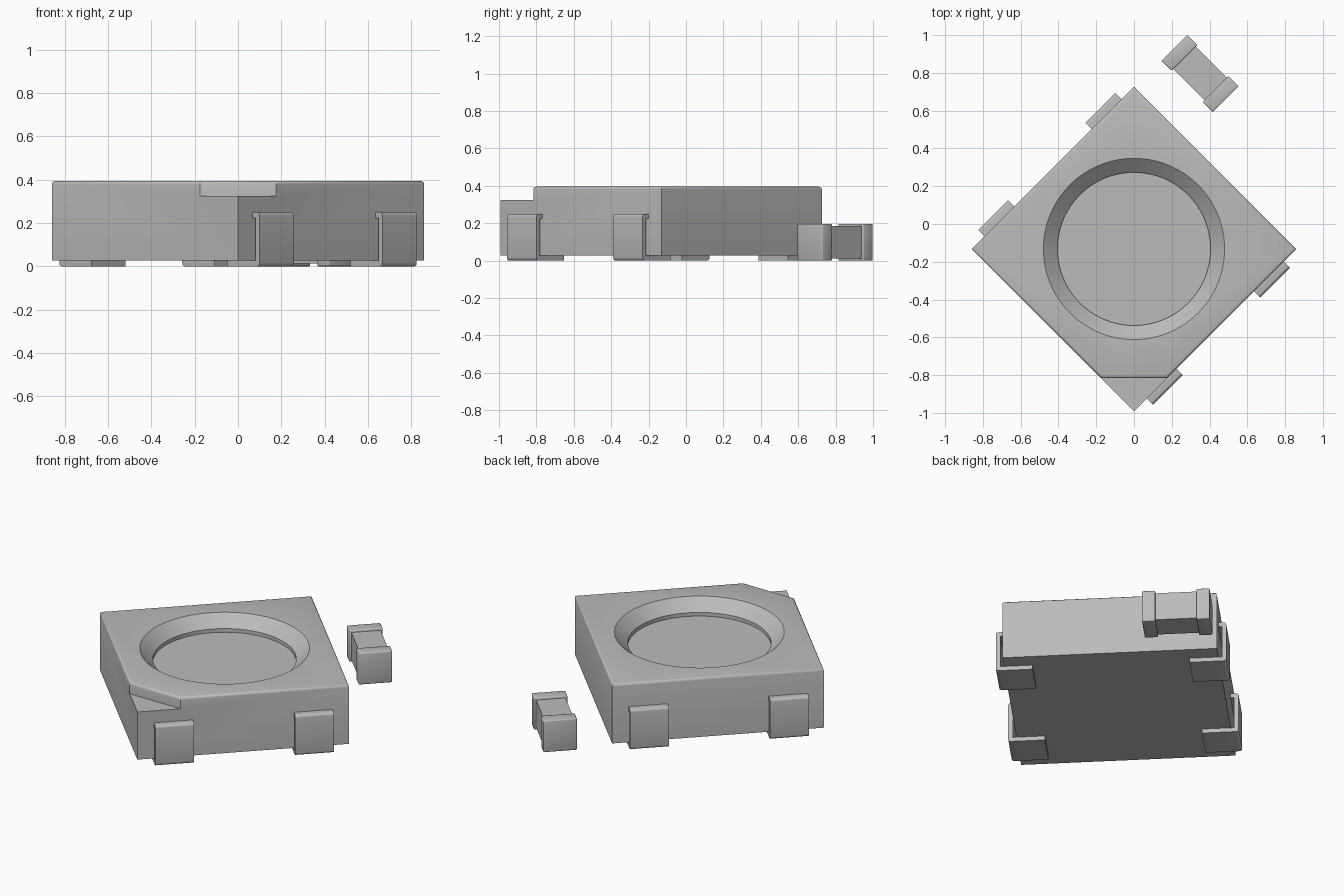
import bpy, bmesh, math
from mathutils import Matrix

if "Cube" in bpy.data.objects:
    bpy.data.objects.remove(bpy.data.objects["Cube"], do_unlink=True)

GREY = (0.5, 0.5, 0.5, 1.0)
mat = bpy.data.materials.new("grey")
mat.use_nodes = True
mat.diffuse_color = GREY
mat.node_tree.nodes["Principled BSDF"].inputs["Base Color"].default_value = GREY

TURN = Matrix.Rotation(math.radians(45), 4, 'Z')
PACKAGE = Matrix.Translation((0, -0.132, 0)) @ TURN
CHIP = Matrix.Translation((0.35, 0.797, 0)) @ TURN


def finish(name, bm, frame):
    bmesh.ops.recalc_face_normals(bm, faces=bm.faces)
    mesh = bpy.data.meshes.new(name)
    bm.to_mesh(mesh)
    bm.free()
    mesh.materials.append(mat)
    obj = bpy.data.objects.new(name, mesh)
    bpy.context.collection.objects.link(obj)
    obj.matrix_world = frame
    return obj


def activate(obj):
    bpy.ops.object.select_all(action='DESELECT')
    obj.select_set(True)
    bpy.context.view_layer.objects.active = obj


def smooth(obj):
    activate(obj)
    bpy.ops.object.shade_smooth_by_angle(angle=math.radians(35))


def extrude(points, direction):
    """Closed profile pushed along a direction."""
    bm = bmesh.new()
    face = bm.faces.new([bm.verts.new(p) for p in points])
    new = bmesh.ops.extrude_face_region(bm, geom=[face])["geom"]
    bmesh.ops.translate(bm, vec=direction,
                        verts=[v for v in new if isinstance(v, bmesh.types.BMVert)])
    return bm


def cut(obj, cutter):
    activate(obj)
    mod = obj.modifiers.new("cut", 'BOOLEAN')
    mod.operation = 'DIFFERENCE'
    mod.solver = 'EXACT'
    mod.object = cutter
    bpy.ops.object.modifier_apply(modifier=mod.name)
    bpy.data.objects.remove(cutter, do_unlink=True)


# Package body: square block with a corner notch
H, BASE, TOP, NOTCH = 0.608, 0.028, 0.395, 0.325
square = [(-H, -H, BASE), (H, -H, BASE), (H, H, BASE), (-H, H, BASE)]
body = finish("package_body", extrude(square, (0, 0, TOP - BASE)), PACKAGE)
leg, over = 0.248, 0.1
corner = [(-H - over, -H - over, NOTCH), (-H + leg + over, -H - over, NOTCH),
          (-H - over, -H + leg + over, NOTCH)]
cut(body, finish("notch_cutter", extrude(corner, (0, 0, 0.2)), PACKAGE))

# Rounded top rim
bm = bmesh.new()
bm.from_mesh(body.data)
rim = [e for e in bm.edges if all(abs(v.co.z - TOP) < 1e-4 for v in e.verts)]
bmesh.ops.bevel(bm, geom=rim, offset=0.015, segments=3, profile=0.5, affect='EDGES')
bm.to_mesh(body.data)
bm.free()

# Conical recess with a short straight lip above the floor
profile = [(0, 0.305), (0.405, 0.305), (0.405, 0.328), (0.502, 0.415), (0, 0.415)]
bm = bmesh.new()
verts = [bm.verts.new((r, 0, z)) for r, z in profile]
edges = [bm.edges.new(pair) for pair in zip(verts, verts[1:])]
bmesh.ops.spin(bm, geom=verts + edges, axis=(0, 0, 1), cent=(0, 0, 0),
               angle=math.tau, steps=96)
bmesh.ops.remove_doubles(bm, verts=bm.verts, dist=1e-5)
cut(body, finish("recess_cutter", bm, PACKAGE))
smooth(body)

# Four C-shaped leads: top flange, outer sheet, foot folded underneath
T, OUT, FOOT, LEAD_TOP, WIDTH = 0.026, 0.654, 0.445, 0.25, 0.223
c_shape = [(H - 0.01, LEAD_TOP), (OUT, LEAD_TOP), (OUT, 0), (FOOT, 0), (FOOT, T),
           (OUT - T, T), (OUT - T, LEAD_TOP - T), (H - 0.01, LEAD_TOP - T)]
for side, side_name in ((1, "back"), (-1, "front")):
    for start, end_name in ((-0.513, "near"), (0.29, "far")):
        bm = extrude([(start, side * y, z) for y, z in c_shape], (WIDTH, 0, 0))
        bends = [e for e in bm.edges if abs(e.verts[0].co.x - e.verts[1].co.x) > 0.1
                 and abs(abs(e.verts[0].co.y) - OUT) < 1e-4]
        bmesh.ops.bevel(bm, geom=bends, offset=0.016, segments=4, profile=0.5,
                        affect='EDGES')
        smooth(finish(f"{side_name}_{end_name}_lead", bm, PACKAGE))


def box(name, size, center, bevel=0):
    bm = bmesh.new()
    bmesh.ops.create_cube(bm, size=1, matrix=Matrix.Translation(center)
                          @ Matrix.Diagonal((*size, 1)))
    if bevel:
        bmesh.ops.bevel(bm, geom=bm.edges[:], offset=bevel, segments=3, profile=0.5,
                        affect='EDGES')
    smooth(finish(name, bm, CHIP))


# Small chip component: inset middle between two end caps
LENGTH, CAP, THICK = 0.384, 0.075, 0.196
box("chip_middle", (0.168, LENGTH - CAP, THICK - 0.024), (0, 0, THICK / 2))
for side, name in ((1, "back_chip_cap"), (-1, "front_chip_cap")):
    box(name, (0.193, CAP, THICK), (0, side * (LENGTH - CAP) / 2, THICK / 2), 0.006)
